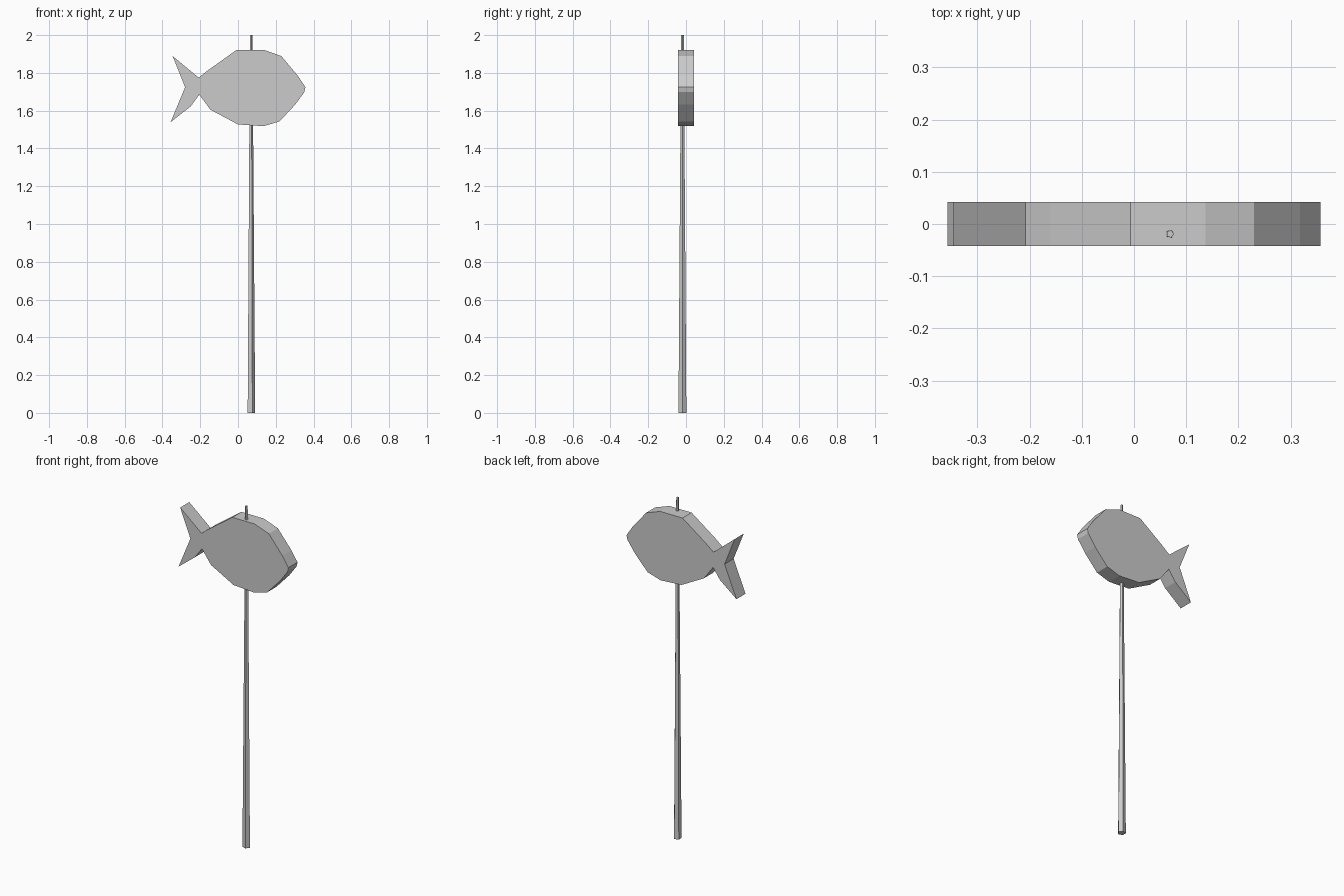
import bpy
import bmesh
import math

if "Cube" in bpy.data.objects:
    bpy.data.objects.remove(bpy.data.objects["Cube"])

HALF_THICKNESS = 0.042


def add_object(name, bm):
    bmesh.ops.recalc_face_normals(bm, faces=bm.faces)
    mesh = bpy.data.meshes.new(name)
    bm.to_mesh(mesh)
    bm.free()
    obj = bpy.data.objects.new(name, mesh)
    bpy.context.collection.objects.link(obj)
    return obj


# Flat fish board: side outline extruded through its thickness
outline = [
    (-0.346, 1.889), (-0.208, 1.775), (-0.16, 1.813), (-0.007, 1.922),
    (0.137, 1.922), (0.23, 1.889), (0.318, 1.783), (0.357, 1.724),
    (0.351, 1.698), (0.303, 1.632), (0.22, 1.543), (0.136, 1.518),
    (0.0, 1.527), (-0.146, 1.605), (-0.205, 1.685), (-0.25, 1.623),
    (-0.357, 1.539), (-0.28, 1.724),
]
bm = bmesh.new()
face = bm.faces.new([bm.verts.new((x, -HALF_THICKNESS, z)) for x, z in outline])
extruded = bmesh.ops.extrude_face_region(bm, geom=[face], use_keep_orig=True)
bmesh.ops.translate(
    bm, vec=(0, 2 * HALF_THICKNESS, 0),
    verts=[v for v in extruded["geom"] if isinstance(v, bmesh.types.BMVert)])
add_object("fish_board", bm)

# Tapered five-sided pole running up through the fish
bm = bmesh.new()
rings = []
for z, radius in ((0.0, 0.022), (2.0, 0.0075)):
    rings.append([
        bm.verts.new((0.069 + radius * math.cos(a), -0.019 + radius * math.sin(a), z))
        for a in (math.tau * i / 5 for i in range(5))])
bottom, top = rings
bm.faces.new(bottom)
bm.faces.new(top)
for i in range(5):
    j = (i + 1) % 5
    bm.faces.new((bottom[i], bottom[j], top[j], top[i]))
add_object("pole", bm)
